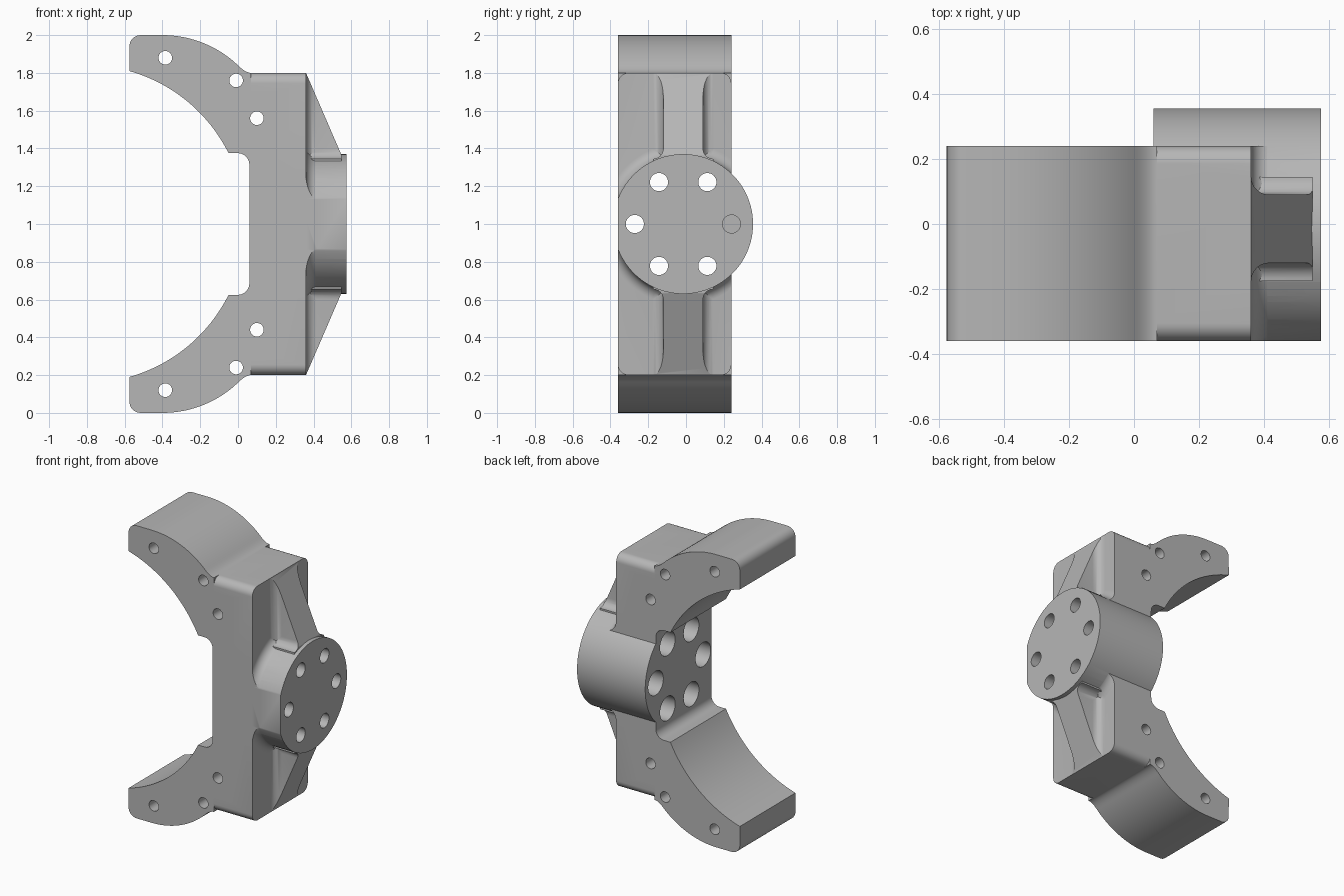
import bpy, bmesh
from math import radians, sin, cos, pi

if "Cube" in bpy.data.objects:
    bpy.data.objects.remove(bpy.data.objects["Cube"], do_unlink=True)

Y0, Y1 = -0.36, 0.24          # front and back of the bracket
HUB_Y, HUB_R = -0.015, 0.37   # hub axis offset and radius

grey = bpy.data.materials.new("plain grey")
grey.use_nodes = True
grey.diffuse_color = (0.47, 0.47, 0.47, 1)
grey.node_tree.nodes["Principled BSDF"].inputs["Base Color"].default_value = grey.diffuse_color


def finish(name, bm):
    bmesh.ops.recalc_face_normals(bm, faces=bm.faces)
    mesh = bpy.data.meshes.new(name)
    bm.to_mesh(mesh)
    bm.free()
    mesh.materials.append(grey)
    ob = bpy.data.objects.new(name, mesh)
    bpy.context.collection.objects.link(ob)
    return ob


def loft(name, rings):
    """Closed solid through matching rings of points."""
    bm = bmesh.new()
    loops = [[bm.verts.new(p) for p in ring] for ring in rings]
    n = len(loops[0])
    for a, b in zip(loops, loops[1:]):
        for i in range(n):
            j = (i + 1) % n
            bm.faces.new((a[i], a[j], b[j], b[i]))
    bm.faces.new(loops[0])
    bm.faces.new(loops[-1])
    return finish(name, bm)


def prism(name, pts, axis, lo, hi):
    place = {"X": lambda p, t: (t, p[0], p[1]),
             "Y": lambda p, t: (p[0], t, p[1]),
             "Z": lambda p, t: (p[0], p[1], t)}[axis]
    return loft(name, [[place(p, t) for p in pts] for t in (lo, hi)])


def arc(cx, cy, r, start, end, n):
    return [(cx + r * cos(radians(start + (end - start) * i / n)),
             cy + r * sin(radians(start + (end - start) * i / n))) for i in range(n + 1)]


def circle(cx, cy, r, n):
    return arc(cx, cy, r, 0, 360, n)[:-1]


def box(x0, x1, y0, y1, z0, z1):
    return prism("helper_box", [(x0, z0), (x1, z0), (x1, z1), (x0, z1)], "Y", y0, y1)


def boolean(ob, other, op):
    mod = ob.modifiers.new(op, "BOOLEAN")
    mod.operation, mod.solver, mod.object = op, "EXACT", other
    bpy.context.view_layer.objects.active = ob
    bpy.ops.object.modifier_apply(modifier=mod.name)
    bpy.data.objects.remove(other, do_unlink=True)
    return ob


def flip(pts, s):
    """Mirror (across, z) points about mid height when s is -1."""
    return [(a, 1 + s * (z - 1)) for a, z in pts]


# Spine block with rounded long edges
r = 0.055
spine = (arc(Y1 - r, 1.8 - r, r, 0, 90, 8) + arc(Y0 + r, 1.8 - r, r, 90, 180, 8)
         + arc(Y0 + r, 0.2 + r, r, 180, 270, 8) + arc(Y1 - r, 0.2 + r, r, 270, 360, 8))
bracket = prism("bracket_body", spine, "X", 0.06, 0.36)

# Curved jaw arms
blend = []
for i in range(1, 9):
    t = i / 8
    blend.append((2 * t * (1 - t) * 0.04 + t * t * 0.07,
                  (1 - t) ** 2 * 1.84 + (1 - (1 - t) ** 2) * 1.8))
arm = (arc(-0.803, 1, 0.841, 74.3, 26.5, 32)
       + arc(0, 1.315, 0.06, 90, 0, 8) + [(0.2, 1.315), (0.2, 1.7), (0.07, 1.7)]
       + blend[::-1] + arc(-0.4, 1.42, 0.58, 46.4, 90, 24)
       + arc(-0.515, 1.94, 0.06, 90, 180, 8))
for s in (1, -1):
    boolean(bracket, prism("arm", flip(arm, s), "Y", Y0, Y1), "UNION")


# Hub drum, trimmed flush with the front
def hub_ring(x, rad):
    return [(x, y, z) for y, z in circle(HUB_Y, 1, rad, 96)]


hub = loft("hub", [hub_ring(0.06, HUB_R), hub_ring(0.575, HUB_R)])
boolean(hub, box(-1, 1, Y0, 1, 0, 2), "INTERSECT")
boolean(bracket, hub, "UNION")

# Fillet where the hub leaves the spine
f = 0.06
rings = [hub_ring(0.3, HUB_R + f)]
rings += [hub_ring(x, rad - 0.001) for x, rad in arc(0.36 + f, HUB_R + f, f, 180, 270, 8)]
flare = loft("hub_fillet", rings)
boolean(flare, box(-1, 1, Y0, Y1, 0, 2), "INTERSECT")
boolean(bracket, flare, "UNION")

# Sloping ribs with fillets along the spine and hub
w, f = 0.105, 0.055
side = arc(0.36 + f, w + f, f, 180, 270, 8)
section = ([(0.3, w + f)] + [(x, y) for x, y in side] + [(0.6, w), (0.6, -w)]
           + [(x, -y) for x, y in side[::-1]] + [(0.3, -w - f)])
section = [(x, y + HUB_Y) for x, y in section]
root = arc(w + f, 1.345 + f, f, 270, 180, 8)
root = [(w + f, 1.25)] + root + [(-y, z) for y, z in root[::-1]] + [(-w - f, 1.25)]
root = [(y + HUB_Y, z) for y, z in root]
slope = [(0.3, 1.2), (0.3, 1.8), (0.36, 1.8), (0.548, 1.365), (0.548, 1.2)]
for s in (1, -1):
    zs = sorted((1 + s * 0.2, 1 + s * 0.9))
    rib = prism("rib", section, "Z", *zs)
    boolean(rib, prism("rib_root", flip(root, s), "X", 0.31, 0.59), "UNION")
    boolean(rib, prism("rib_slope", flip(slope, s), "Y", -0.5, 0.5), "INTERSECT")
    boolean(bracket, rib, "UNION")

# Pin holes through the arms
for s in (1, -1):
    for x, z in flip([(-0.385, 1.88), (-0.01, 1.76), (0.1, 1.56)], s):
        boolean(bracket, prism("pin_hole", circle(x, z, 0.036, 32), "Y", -1, 1), "DIFFERENCE")

# Ring of counterbored bolt holes in the hub
for y, z in circle(HUB_Y, 1, 0.256, 6):
    boolean(bracket, prism("bolt_hole", circle(y, z, 0.048, 32), "X", -1, 1), "DIFFERENCE")
    boolean(bracket, prism("counterbore", circle(y, z, 0.082, 32), "X", -0.1, 0.42), "DIFFERENCE")

# Smooth curves, sharp corners
bpy.ops.object.select_all(action="DESELECT")
bracket.select_set(True)
bpy.context.view_layer.objects.active = bracket
bpy.ops.object.shade_smooth_by_angle(angle=radians(28))
